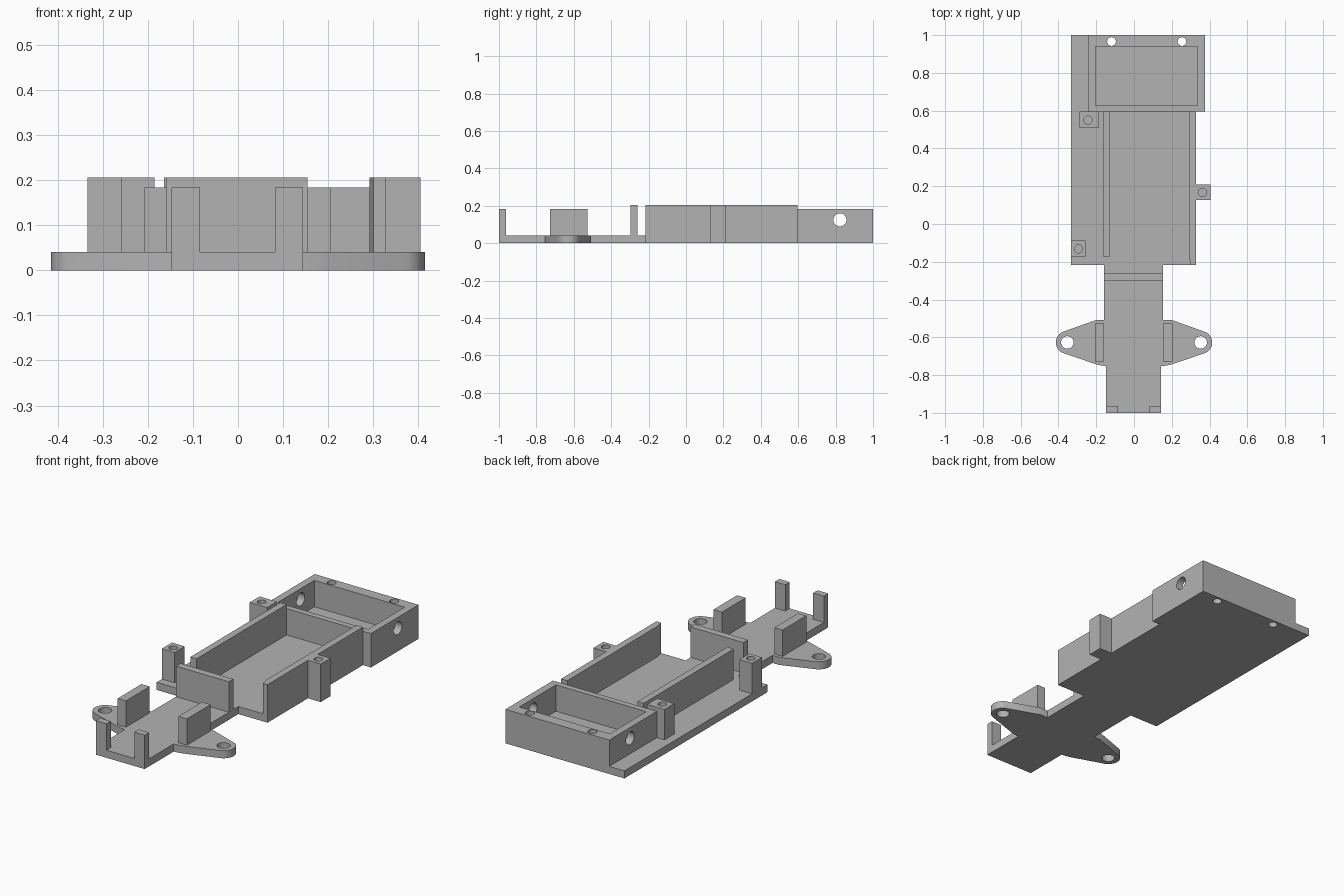
import bpy, bmesh, math

cube = bpy.data.objects.get("Cube")
if cube:
    bpy.data.objects.remove(cube, do_unlink=True)

# Single plain grey plastic
grey = bpy.data.materials.new("grey plastic")
grey.use_nodes = True
colour = (0.45, 0.45, 0.45, 1)
grey.diffuse_color = colour
grey.node_tree.nodes["Principled BSDF"].inputs["Base Color"].default_value = colour

FLOOR, LOW, HIGH = 0.041, 0.183, 0.205


def add_object(name, bm):
    mesh = bpy.data.meshes.new(name)
    bmesh.ops.recalc_face_normals(bm, faces=bm.faces)
    bm.to_mesh(mesh)
    bm.free()
    mesh.materials.append(grey)
    obj = bpy.data.objects.new(name, mesh)
    bpy.context.collection.objects.link(obj)
    return obj


def prism(name, outline, z0, z1):
    bm = bmesh.new()
    face = bm.faces.new([bm.verts.new((x, y, z0)) for x, y in outline])
    ext = bmesh.ops.extrude_face_region(bm, geom=[face])
    verts = [v for v in ext["geom"] if isinstance(v, bmesh.types.BMVert)]
    bmesh.ops.translate(bm, verts=verts, vec=(0, 0, z1 - z0))
    return add_object(name, bm)


def box(name, x0, x1, y0, y1, z0, z1):
    return prism(name, [(x0, y0), (x1, y0), (x1, y1), (x0, y1)], z0, z1)


def circle(cx, cy, r, start=0, end=360, steps=40):
    angles = [math.radians(start + (end - start) * i / steps) for i in range(steps)]
    return [(cx + r * math.cos(a), cy + r * math.sin(a)) for a in angles]


def cut(obj, cutters):
    for cutter in cutters:
        cutter.hide_render = True
        mod = obj.modifiers.new("cut", 'BOOLEAN')
        mod.operation, mod.solver, mod.object = 'DIFFERENCE', 'EXACT', cutter
    deps = bpy.context.evaluated_depsgraph_get()
    deps.update()
    result = bpy.data.meshes.new_from_object(obj.evaluated_get(deps))
    obj.modifiers.clear()
    obj.data = result
    for cutter in cutters:
        bpy.data.objects.remove(cutter, do_unlink=True)


def drill(x, y, r, z0=-0.1, z1=0.3):
    return prism("drill", circle(x, y, r), z0, z1)


# Base plate with a narrow nose, two rounded mounting ears and a wide tray
EAR_X, EAR_Y, EAR_R = 0.353, -0.627, 0.061
outline = [(-0.147, -1), (0.144, -1), (0.144, -0.753), (0.175, -0.749), (0.2, -0.743)]
outline += circle(EAR_X, EAR_Y, EAR_R, -68, 68, 20)
outline += [(0.2, -0.508), (0.154, -0.508), (0.154, -0.217), (0.328, -0.217),
            (0.328, 0.595), (0.376, 0.595), (0.376, 1), (-0.333, 1),
            (-0.333, -0.217), (-0.16, -0.217), (-0.16, -0.508), (-0.2, -0.508)]
outline += circle(-EAR_X, EAR_Y, EAR_R, 112, 248, 20)
outline += [(-0.2, -0.743), (-0.175, -0.749), (-0.147, -0.753)]
base = prism("base_plate", outline, 0, FLOOR)
SCREWS = [(-0.119, 0.966), (0.254, 0.966)]
cut(base, [drill(s * EAR_X, EAR_Y, 0.033) for s in (-1, 1)]
    + [drill(x, y, 0.023) for x, y in SCREWS])

# Rear open box with screw holes and a cross hole through the side walls
rear = box("rear_box", -0.243, 0.376, 0.595, 1, FLOOR, LOW)
cross = drill(0, 0, 0.035, -1, 1)
cross.rotation_euler = (0, math.pi / 2, 0)
cross.location = (0, 0.823, 0.125)
pocket = box("pocket", -0.203, 0.336, 0.627, 0.939, -0.1, 0.4)
cut(rear, [pocket, cross] + [drill(x, y, 0.023) for x, y in SCREWS])

# Tray walls, the right one chamfered at its front end
box("tray_wall_right", -0.164, -0.127, -0.172, 0.595, FLOOR, HIGH)
prism("tray_wall_left", [(0.291, 0.595), (0.291, -0.172), (0.3, -0.217),
                         (0.328, -0.217), (0.328, 0.595)], FLOOR, HIGH)
box("cross_wall", -0.16, 0.154, -0.298, -0.259, FLOOR, HIGH)

# Screw bosses with blind holes
for name, x0, x1, y0, y1, z0, hx, hy in [
        ("boss_rear_right", -0.288, -0.185, 0.511, 0.595, FLOOR, -0.244, 0.55),
        ("boss_front_right", -0.333, -0.257, -0.172, -0.087, FLOOR, -0.294, -0.132),
        ("boss_left", 0.328, 0.404, 0.127, 0.21, 0, 0.362, 0.167)]:
    boss = box(name, x0, x1, y0, y1, z0, HIGH)
    cut(boss, [drill(hx, hy, 0.022, 0.08)])

# Side cheeks between the ears and corner posts on the nose
box("cheek_right", -0.207, -0.158, -0.728, -0.526, FLOOR, LOW)
box("cheek_left", 0.154, 0.205, -0.728, -0.526, FLOOR, LOW)
box("nose_post_right", -0.147, -0.084, -1, -0.963, FLOOR, LOW)
box("nose_post_left", 0.082, 0.144, -1, -0.963, FLOOR, LOW)

# Smooth the round holes and ear ends, keep other edges sharp
parts = [o for o in bpy.context.collection.objects if o.type == 'MESH' and grey.name in o.data.materials]
for o in bpy.context.view_layer.objects:
    o.select_set(o in parts)
bpy.context.view_layer.objects.active = parts[0]
bpy.ops.object.shade_smooth_by_angle(angle=math.radians(25))
